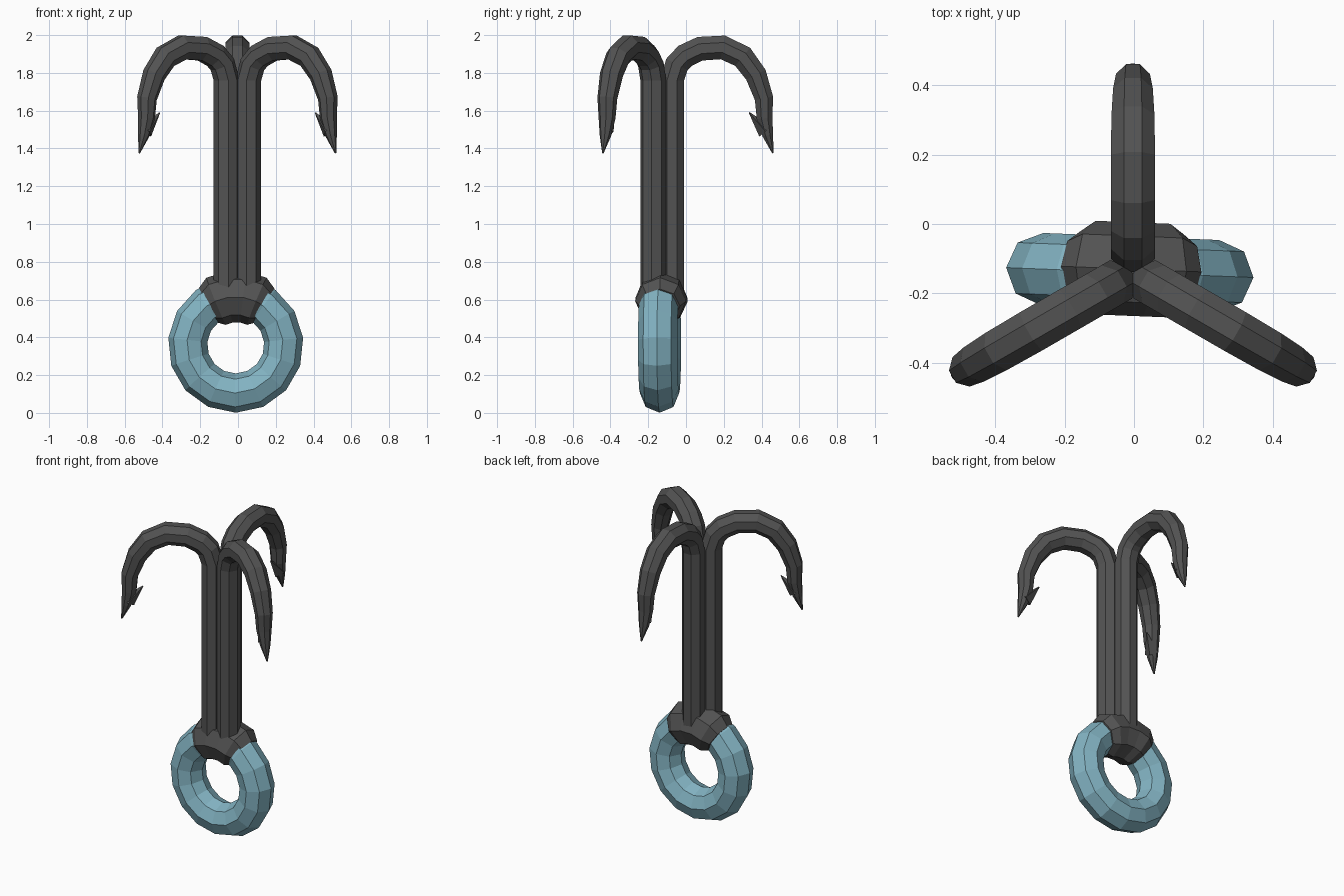
import bpy, bmesh, math
from mathutils import Vector, Matrix

if "Cube" in bpy.data.objects:
    bpy.data.objects.remove(bpy.data.objects["Cube"])


def material(name, rgb):
    m = bpy.data.materials.new(name)
    m.use_nodes = True
    m.diffuse_color = (*rgb, 1)
    bsdf = next(n for n in m.node_tree.nodes if n.type == 'BSDF_PRINCIPLED')
    bsdf.inputs["Base Color"].default_value = (*rgb, 1)
    return m


IRON = material("dark iron", (0.085, 0.085, 0.085))
BLUE = material("pale blue metal", (0.225, 0.45, 0.54))
SIDES = 8


def sweep(name, path, radii, mat, closed=False, phase=0.0, matrix=Matrix()):
    """Skin a faceted tube along a path lying in the local XZ plane."""
    bm = bmesh.new()
    pts = [Vector((x, 0, z)) for x, z in path]
    count = len(pts)
    side = Vector((0, 1, 0))
    loops = []
    for i, p in enumerate(pts):
        if closed:
            before, after = pts[i - 1], pts[(i + 1) % count]
        else:
            before, after = pts[max(i - 1, 0)], pts[min(i + 1, count - 1)]
        normal = side.cross((after - before).normalized())
        loop = []
        for k in range(SIDES):
            a = phase + math.tau * k / SIDES
            loop.append(bm.verts.new(p + radii[i] * (normal * math.cos(a) + side * math.sin(a))))
        loops.append(loop)
    for i in range(count if closed else count - 1):
        a, b = loops[i], loops[(i + 1) % count]
        for k in range(SIDES):
            n = (k + 1) % SIDES
            bm.faces.new((a[k], a[n], b[n], b[k]))
    if not closed:
        bm.faces.new(loops[0])
        bm.faces.new(loops[-1])
    return finish(name, bm, mat, matrix)


def finish(name, bm, mat, matrix):
    bmesh.ops.recalc_face_normals(bm, faces=bm.faces[:])
    mesh = bpy.data.meshes.new(name)
    bm.to_mesh(mesh)
    bm.free()
    mesh.materials.append(mat)
    obj = bpy.data.objects.new(name, mesh)
    obj.matrix_world = matrix
    bpy.context.collection.objects.link(obj)
    return obj


def arc(angles, radius):
    return [(radius * math.sin(a), radius * math.cos(a)) for a in angles]


# Ring at the base, turned very slightly
RING_RADIUS = 0.255
turn = Matrix.Rotation(-0.04, 4, 'Z')
ring_place = Matrix.Translation((-0.012, -0.14, 0.36)) @ turn
steps = 15
ring_path = arc([math.pi + math.tau * i / steps for i in range(steps)], RING_RADIUS)
sweep("ring", ring_path, [0.104] * steps, BLUE, closed=True, matrix=ring_place)

# Collar gripping the top of the ring
collar_angles = [math.radians(d) for d in (-36, -25, -9, 9, 25, 36)]
sweep("collar", arc(collar_angles, RING_RADIUS), [0.104, 0.135, 0.135, 0.135, 0.135, 0.104],
      IRON, matrix=Matrix.Translation((-0.008, -0.13, 0.36)) @ turn)

# Three shafts bending over into tapered hooks, each with a barb
hook_path = [(0.066, 0.62), (0.066, 1.76), (0.092, 1.845), (0.135, 1.89), (0.215, 1.928),
             (0.335, 1.935), (0.44, 1.885), (0.51, 1.79), (0.553, 1.665),
             (0.556, 1.56), (0.573, 1.47), (0.6, 1.375)]
hook_radii = [0.069] * 6 + [0.067, 0.062, 0.053, 0.045, 0.031, 0.004]
names = {"back": 90, "right": 210, "left": 330}
for label, degrees in names.items():
    place = Matrix.Translation((-0.003, -0.14, 0)) @ Matrix.Rotation(math.radians(degrees), 4, 'Z')
    sweep(label + "_hook", hook_path, hook_radii, IRON, phase=math.pi / SIDES, matrix=place)

    base, tip = Vector((0.56, 0, 1.49)), Vector((0.475, 0, 1.59))
    bm = bmesh.new()
    bmesh.ops.create_cone(bm, segments=4, radius1=0.042, radius2=0.003,
                          depth=(tip - base).length, cap_ends=True)
    aim = (tip - base).to_track_quat('Z', 'Y').to_matrix().to_4x4()
    bm.transform(Matrix.Translation((base + tip) / 2) @ aim)
    finish(label + "_barb", bm, IRON, place)
